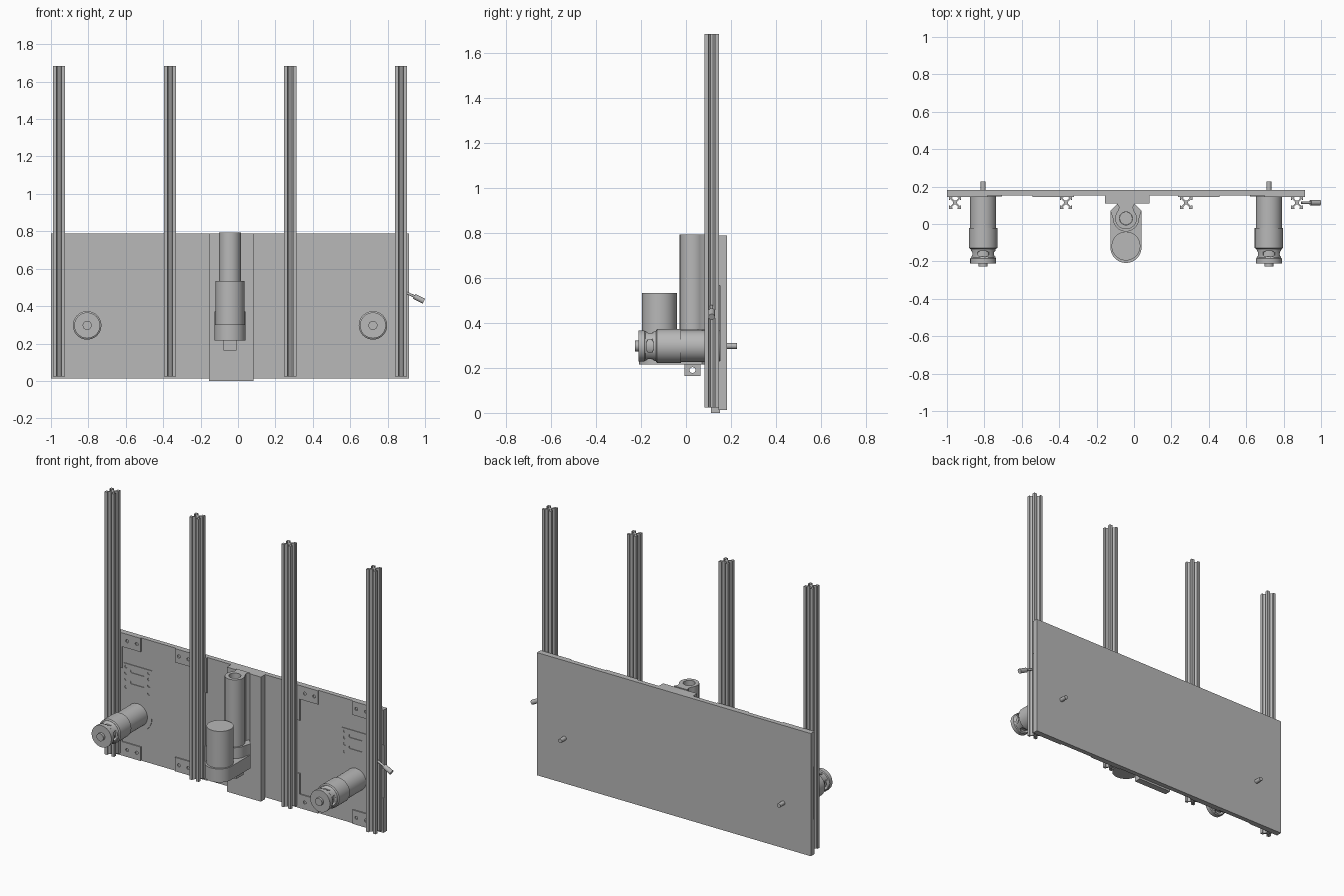
import bpy, bmesh
from math import sin, cos, pi, radians
from mathutils import Matrix, Vector

if "Cube" in bpy.data.objects:
    bpy.data.objects.remove(bpy.data.objects["Cube"], do_unlink=True)

grey = bpy.data.materials.new("machine grey")
grey.use_nodes = True
COLOUR = (0.48, 0.48, 0.48, 1)
grey.diffuse_color = COLOUR
grey.node_tree.nodes["Principled BSDF"].inputs["Base Color"].default_value = COLOUR

CX = -0.0425           # centre line of the panel
FRONT = 0.152          # front face of the panel
BOTTOM, TOP = 0.012, 0.787
FACING = Matrix.Rotation(pi / 2, 4, 'X')     # drawn plane stands up, facing -y
SIDEWAYS = Matrix.Rotation(pi / 2, 4, 'Z') @ FACING   # drawn plane faces +x


def finish(name, bm, matrix):
    """Turn a bmesh into a named, coloured object with crisp edges."""
    bmesh.ops.remove_doubles(bm, verts=bm.verts, dist=1e-5)
    bmesh.ops.recalc_face_normals(bm, faces=bm.faces)
    bm.transform(matrix)
    mesh = bpy.data.meshes.new(name)
    bm.to_mesh(mesh)
    bm.free()
    mesh.materials.clear()
    mesh.materials.append(grey)
    mesh.shade_smooth()
    mesh.set_sharp_from_angle(angle=radians(30))
    obj = bpy.data.objects.new(name, mesh)
    bpy.context.collection.objects.link(obj)
    return obj


def box(name, lo, hi):
    bm = bmesh.new()
    bmesh.ops.create_cube(bm, size=1)
    lo, hi = Vector(lo), Vector(hi)
    return finish(name, bm, Matrix.Translation((lo + hi) / 2) @ Matrix.Diagonal((*(hi - lo), 1)))


def prism(name, loops, depth, matrix):
    """Extrude an outline (first loop) with holes (other loops)."""
    curve = bpy.data.curves.new(name, 'CURVE')
    curve.dimensions = '2D'
    curve.fill_mode = 'BOTH'
    curve.extrude = depth / 2
    for loop in loops:
        spline = curve.splines.new('POLY')
        spline.points.add(len(loop) - 1)
        for point, (x, y) in zip(spline.points, loop):
            point.co = (x, y, 0, 1)
        spline.use_cyclic_u = True
    temp = bpy.data.objects.new(name, curve)
    mesh = bpy.data.meshes.new_from_object(temp)
    bm = bmesh.new()
    bm.from_mesh(mesh)
    bpy.data.objects.remove(temp)
    bpy.data.curves.remove(curve)
    bpy.data.meshes.remove(mesh)
    return finish(name, bm, matrix)


def lathe(name, profile, matrix, n=48):
    """Spin (radius, height) points round the local z axis and cap the ends."""
    bm = bmesh.new()
    rings = [[bm.verts.new((r * cos(2 * pi * i / n), r * sin(2 * pi * i / n), h))
              for i in range(n)] for r, h in profile]
    for a, b in zip(rings, rings[1:]):
        for i in range(n):
            bm.faces.new((a[i], a[(i + 1) % n], b[(i + 1) % n], b[i]))
    bm.faces.new(rings[0])
    bm.faces.new(rings[-1])
    return finish(name, bm, matrix)


def rod(name, a, b, r):
    a, b = Vector(a), Vector(b)
    turn = (b - a).to_track_quat('Z', 'Y').to_matrix().to_4x4()
    return lathe(name, [(r, 0), (r, (b - a).length)], Matrix.Translation(a) @ turn, 20)


def arc(x, y, r, start, end, n=16):
    angles = [radians(start + (end - start) * i / n) for i in range(n + 1)]
    return [(x + r * cos(t), y + r * sin(t)) for t in angles]


def circle(x, y, r):
    return arc(x, y, r, 0, 345, 23)


def slot(x, y, half, r):
    return arc(x + half - r, y, r, -90, 90, 8) + arc(x - half + r, y, r, 90, 270, 8)


def cut(obj, cutter):
    mod = obj.modifiers.new("cut", 'BOOLEAN')
    mod.operation, mod.solver, mod.object = 'DIFFERENCE', 'EXACT', cutter
    cutter.hide_render = True
    bpy.context.view_layer.update()
    result = bpy.data.meshes.new_from_object(
        obj.evaluated_get(bpy.context.evaluated_depsgraph_get()))
    obj.modifiers.clear()
    obj.data = result
    bpy.data.objects.remove(cutter)


# Back panel and central mounting block
box("back_panel", (CX - 0.9575, FRONT, BOTTOM), (CX + 0.9575, 0.182, TOP))
box("centre_block", (-0.155, 0.11, 0), (0.083, FRONT, 0.787))

# Slotted rail section: one side of the profile, turned four times
side = [(.0325, -.0325), (.0325, -.014), (.0265, -.014), (.0265, -.02), (.011, -.005),
        (.011, .005), (.0265, .02), (.0265, .014), (.0325, .014)]
section = []
for c, s in ((1, 0), (0, 1), (-1, 0), (0, -1)):
    section += [(c * x - s * y, s * x + c * y) for x, y in side]


def bracket(name, s, corner, inner, far, z0, z1, z2):
    """L-shaped corner plate: z0 panel edge, z1 arm edge, z2 end of upright leg."""
    u = [CX + s * v for v in (corner, inner, far)]
    outline = [(u[0], z0), (u[2], z0), (u[2], z1), (u[1], z1), (u[1], z2), (u[0], z2)]
    step = (far - inner) / 4
    mid = (z0 + z1) / 2
    holes = [circle(u[2] - s * k * step, mid, 0.01) for k in (0.85, 2.9)]
    prism(name, [outline] + holes, 0.007, Matrix.Translation((0, FRONT - 0.0035, 0)) @ FACING)


for s, label in ((-1, "right"), (1, "left")):
    for u, place in ((0.914, "outer"), (0.3215, "inner")):
        # Upright rails
        prism(f"{label}_{place}_rail", [section], 1.66,
              Matrix.Translation((CX + s * u, 0.114, 0.854)))
        # Corner plates behind the rails
        spans = (0.9575, 0.87, 0.74) if place == "outer" else (0.2775, 0.3725, 0.5)
        bracket(f"{label}_{place}_upper_bracket", s, *spans, TOP, 0.70, 0.565)
        bracket(f"{label}_{place}_lower_bracket", s, *spans, BOTTOM, 0.10, 0.23)

    # Motor mounting plate with adjustment slots
    mx, mz = CX + s * 0.764, 0.297
    outline = [(mx + 0.1, 0.6), (mx - 0.1, 0.6)] + arc(mx, mz, 0.1, 180, 360, 24)
    holes = [slot(mx, z, 0.05, 0.01) for z in (0.56, 0.49)]
    holes += [circle(mx + d, z, 0.009) for d in (-0.08, 0.08) for z in (0.58, 0.54, 0.5, 0.45)]
    prism(f"{label}_motor_plate", [outline] + holes, 0.004,
          Matrix.Translation((0, FRONT - 0.002, 0)) @ FACING)

    # Gear motor pointing forward
    axis = Matrix.Translation((mx, 0, mz)) @ FACING
    lathe(f"{label}_motor_body",
          [(0.07, -FRONT), (0.07, 0.022), (0.076, 0.022), (0.076, 0.128), (0.069, 0.133)], axis)
    cap = lathe(f"{label}_motor_end",
                [(0.069, 0.13), (0.065, 0.14), (0.065, 0.18), (0.069, 0.185), (0.069, 0.211)], axis)
    for view in (Matrix.Identity(4), Matrix.Rotation(pi / 2, 4, 'Y')):
        cut(cap, prism("window_cutter", [slot(0, -0.16, 0.03, 0.015)], 0.3,
                       Matrix.Translation((mx, 0, mz)) @ view))
    lathe(f"{label}_motor_core", [(0.052, 0.135), (0.052, 0.2)], axis)
    lathe(f"{label}_motor_boss", [(0.024, 0.205), (0.024, 0.227)], axis)
    lathe(f"{label}_motor_shaft", [(0.013, -0.227), (0.013, -0.15)], axis, 24)

# Central lift: gearbox, tall tube, drive motor and clevis
AX, AY = -0.043, 0.03
gearbox = ([(AX + 0.083, 0.07), (AX + 0.045, 0.11), (AX - 0.045, 0.11), (AX - 0.083, 0.07)]
           + arc(AX, -0.125, 0.083, 180, 360, 28))
prism("lift_gearbox", [gearbox], 0.085, Matrix.Translation((0, 0, 0.2585)))
collar = ([(AX + 0.083, 0.07), (AX + 0.045, 0.11), (AX - 0.045, 0.11), (AX - 0.083, 0.07)]
          + arc(AX, AY, 0.07, 180, 360, 24))
prism("lift_collar", [collar], 0.07, Matrix.Translation((0, 0, 0.335)))
tube = arc(AX, AY, 0.058, 140, 400, 32) + [(AX + 0.036, 0.09), (AX + 0.05, 0.112),
                                          (AX - 0.05, 0.112), (AX - 0.036, 0.09)]
prism("lift_tube", [tube, circle(AX, AY, 0.035)], 0.493, Matrix.Translation((0, 0, 0.5465)))
lathe("lift_rod", [(0.034, 0.3), (0.034, 0.74)], Matrix.Translation((AX, AY, 0)))
lathe("lift_motor", [(0.077, 0.295), (0.077, 0.533)], Matrix.Translation((AX, -0.118, 0)))
clevis = [(-0.006, 0.163), (0.064, 0.163), (0.064, 0.22), (-0.006, 0.22)]
prism("lift_clevis", [clevis, circle(0.029, 0.19, 0.013)], 0.07,
      Matrix.Translation((AX, 0, 0)) @ SIDEWAYS)

# Clamp lever on the outer left rail
rod("lever_stem", (0.895, 0.114, 0.474), (0.96, 0.114, 0.444), 0.007)
rod("lever_knob", (0.943, 0.114, 0.452), (0.994, 0.114, 0.426), 0.0145)
